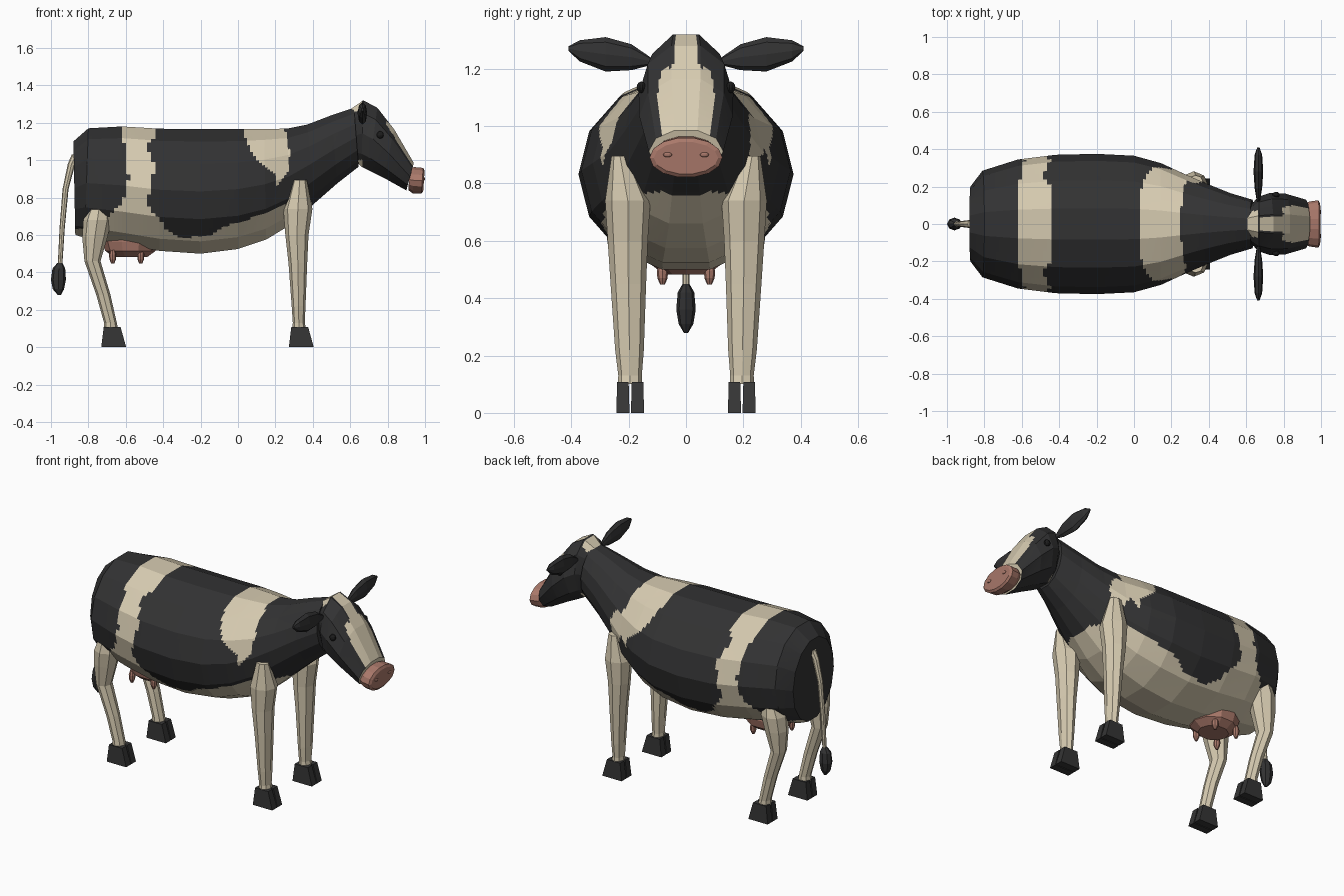
import bpy, bmesh, math
from mathutils import Vector


def material(name, rgb):
    m = bpy.data.materials.new(name)
    m.diffuse_color = (*rgb, 1)
    return m


CREAM = material("cream hide", (0.68, 0.60, 0.44))
BLACK = material("black hide", (0.032, 0.032, 0.033))
PINK = material("pink skin", (0.40, 0.19, 0.145))
HOOF = material("hoof grey", (0.036, 0.036, 0.036))
EYE = material("eye black", (0.012, 0.012, 0.012))


def interp(table, v):
    """Piecewise linear lookup in ((key, value), ...)."""
    if v <= table[0][0]:
        return table[0][1]
    for (a, p), (b, q) in zip(table, table[1:]):
        if v <= b:
            return p + (q - p) * (v - a) / (b - a)
    return table[-1][1]


def finish(name, bm, mats, paint=None):
    bmesh.ops.recalc_face_normals(bm, faces=bm.faces)
    bm.normal_update()
    if paint:
        for f in bm.faces:
            f.material_index = paint(f.calc_center_median(), f.normal)
    mesh = bpy.data.meshes.new(name)
    bm.to_mesh(mesh)
    bm.free()
    for m in mats:
        mesh.materials.append(m)
    ob = bpy.data.objects.new(name, mesh)
    bpy.context.collection.objects.link(ob)
    return ob


def loft(name, rings, sides, mats, cuts=0, paint=None):
    """Skin a row of elliptical rings, each (centre, axis a, axis b)."""
    bm = bmesh.new()
    rows = []
    for c, a, b in rings:
        c, a, b = Vector(c), Vector(a), Vector(b)
        rows.append([bm.verts.new(c + a * math.cos(t) + b * math.sin(t))
                     for t in (2 * math.pi * i / sides for i in range(sides))])
    for r, s in zip(rows, rows[1:]):
        for i in range(sides):
            j = (i + 1) % sides
            bm.faces.new((r[i], r[j], s[j], s[i]))
    if cuts:
        bmesh.ops.subdivide_edges(bm, edges=bm.edges[:], cuts=cuts, use_grid_fill=True)
    bmesh.ops.holes_fill(bm, edges=[e for e in bm.edges if e.is_boundary], sides=0)
    return finish(name, bm, mats, paint)


def upright(xt, zt, xb, zb, w, k=1.0):
    """Ring across the body from its top point, bottom point and half width."""
    return (((xt + xb) / 2, 0, (zt + zb) / 2), (0, w, 0),
            (k * (xt - xb) / 2, 0, k * (zt - zb) / 2))


def flat(x, y, z, rx, ry):
    return ((x, y, z), (rx, 0, 0), (0, ry, 0))


# Hide pattern: rear band, shoulder patch and belly
BAND_L = ((0.7, -0.64), (0.76, -0.62), (0.9, -0.585), (1.05, -0.6), (1.18, -0.625))
BAND_R = ((0.77, -0.5), (0.83, -0.47), (0.95, -0.45), (1.01, -0.455), (1.07, -0.495),
          (1.12, -0.445), (1.18, -0.45))
PATCH_L = ((0.87, 0.2), (0.93, 0.2), (0.97, 0.13), (1.05, 0.065), (1.15, 0.025))
PATCH_R = ((0.87, 0.22), (0.9, 0.235), (0.95, 0.275), (1.05, 0.275), (1.17, 0.25))
BELLY = ((-0.9, 0.63), (-0.75, 0.64), (-0.68, 0.72), (-0.6, 0.78), (-0.5, 0.77),
         (-0.42, 0.69), (-0.38, 0.62), (-0.3, 0.58), (-0.15, 0.6), (-0.08, 0.64),
         (0.1, 0.7), (0.25, 0.76), (0.4, 0.77), (0.44, 0.6))


def hide(c, n):
    cream = c.z < interp(BELLY, c.x)
    cream |= interp(BAND_L, c.z) < c.x < interp(BAND_R, c.z)
    cream |= c.z > 0.87 and interp(PATCH_L, c.z) < c.x < interp(PATCH_R, c.z)
    cream |= c.y > 0 and ((c.x - 0.31) / 0.05) ** 2 + ((c.z - 0.95) / 0.09) ** 2 < 1
    return 0 if cream else 1


# Body and neck
body = [(-0.88, 1.10, -0.87, 0.60, 0.20), (-0.80, 1.17, -0.82, 0.585, 0.285),
        (-0.62, 1.18, -0.62, 0.55, 0.345), (-0.42, 1.168, -0.42, 0.515, 0.37),
        (-0.20, 1.165, -0.20, 0.50, 0.375), (0.0, 1.165, 0.0, 0.525, 0.365),
        (0.14, 1.167, 0.15, 0.575, 0.325), (0.26, 1.168, 0.29, 0.66, 0.265),
        (0.37, 1.19, 0.41, 0.77, 0.215), (0.50, 1.24, 0.53, 0.875, 0.165),
        (0.62, 1.28, 0.645, 0.965, 0.13)]
loft("body", [upright(*r, 1.026) for r in body], 14, [CREAM, BLACK], 8, hide)

# Head with a pale blaze, poll and throat
BLAZE = ((0.97, 0.085), (1.1, 0.098), (1.185, 0.09), (1.215, 0.04), (1.4, 0.04))


def face(c, n):
    blaze = abs(c.y) < interp(BLAZE, c.z) and n.x * 0.8 + n.z * 0.6 > 0.3
    poll = c.x < 0.66 and c.z > 1.26 and abs(c.y) < 0.07
    throat = c.x < 0.665 and c.z < 1.0
    return 0 if blaze or poll or throat else 1


head = [(0.605, 1.275, 0.64, 0.985, 0.10), (0.67, 1.32, 0.66, 0.965, 0.145),
        (0.745, 1.28, 0.70, 0.945, 0.165), (0.835, 1.165, 0.78, 0.905, 0.163),
        (0.94, 0.985, 0.90, 0.838, 0.13)]
loft("head", [upright(*r, 1.05) for r in head], 10, [CREAM, BLACK], 8, face)

# Muzzle and its raised front pad
muzzle = [(0.92, 0.955, 0.91, 0.838, 0.11), (0.94, 0.965, 0.935, 0.82, 0.12),
          (0.99, 0.96, 0.98, 0.82, 0.127), (0.998, 0.945, 0.99, 0.832, 0.112)]
loft("muzzle", [upright(*r) for r in muzzle], 14, [PINK])


def ball(name, loc, size, mat, u=10, v=6):
    bm = bmesh.new()
    bmesh.ops.create_uvsphere(bm, u_segments=u, v_segments=v, radius=1)
    bmesh.ops.scale(bm, vec=size, verts=bm.verts)
    bmesh.ops.translate(bm, vec=loc, verts=bm.verts)
    return finish(name, bm, [mat])


def hoof(name, x, s):
    """Two wedge toes, flared towards the ground."""
    bm = bmesh.new()
    for y in (0.169, 0.22):
        toe = bmesh.ops.create_cube(bm, size=1)["verts"]
        for v in toe:
            top, front, out = v.co.z > 0, v.co.x > 0, v.co.y > 0
            dx = (0.05 if top else 0.08) if front else (-0.04 if top else -0.053)
            dy = 0.02 if top else 0.023
            v.co = (x + dx, s * (y + (dy if out else -dy)), 0.108 if top else 0)
    finish(name, bm, [HOOF])


for side, s in (("left", 1), ("right", -1)):
    # Ears
    ear = [(0.12, 1.225, 0.012, 0.008), (0.19, 1.24, 0.045, 0.020),
           (0.28, 1.25, 0.06, 0.026), (0.37, 1.262, 0.037, 0.020),
           (0.41, 1.27, 0.008, 0.006)]
    loft("ear_" + side, [((0.665, s * y, z), (t, 0, 0), (0, 0, h)) for y, z, h, t in ear],
         8, [BLACK])
    # Eyes and nostrils
    ball("eye_" + side, (0.76, s * 0.156, 1.135), (0.02, 0.016, 0.02), EYE)
    ball("nostril_" + side, (0.993, s * 0.064, 0.90), (0.008, 0.017, 0.009), PINK)
    # Front legs
    front = [(0.33, 0.23, 0.895, 0.038, 0.03), (0.32, 0.203, 0.74, 0.078, 0.079),
             (0.315, 0.203, 0.60, 0.062, 0.07), (0.32, 0.201, 0.45, 0.05, 0.062),
             (0.324, 0.197, 0.22, 0.037, 0.05), (0.325, 0.195, 0.13, 0.032, 0.041),
             (0.327, 0.195, 0.10, 0.036, 0.043)]
    loft("front_leg_" + side, [flat(x, s * y, z, a, b) for x, y, z, a, b in front],
         8, [CREAM])
    hoof("front_hoof_" + side, 0.325, s)
    # Hind legs
    hind = [(-0.74, 0.225, 0.76, 0.05, 0.045), (-0.752, 0.205, 0.68, 0.075, 0.08),
            (-0.765, 0.203, 0.59, 0.068, 0.07), (-0.778, 0.2, 0.46, 0.043, 0.052),
            (-0.72, 0.197, 0.28, 0.038, 0.043), (-0.682, 0.195, 0.13, 0.034, 0.04),
            (-0.68, 0.195, 0.10, 0.038, 0.042)]
    loft("hind_leg_" + side, [flat(x, s * y, z, a, b) for x, y, z, a, b in hind],
         8, [CREAM])
    hoof("hind_hoof_" + side, -0.678, s)
    # Teats
    for place, x in (("front", -0.52), ("rear", -0.67)):
        teat = [(0.52, 0.012), (0.495, 0.019), (0.47, 0.018), (0.447, 0.008)]
        loft(f"teat_{place}_{side}", [flat(x, s * 0.082, z, r, r) for z, r in teat],
             8, [PINK])

# Udder
udder = [(0.62, 0.13, 0.115), (0.565, 0.15, 0.137), (0.515, 0.135, 0.125), (0.482, 0.09, 0.08)]
loft("udder", [flat(-0.575, 0, z, a, b) for z, a, b in udder], 10, [PINK])

# Tail and tuft
tail = [(-0.865, 1.03, 0.024), (-0.89, 0.98, 0.02), (-0.922, 0.845, 0.016),
        (-0.94, 0.64, 0.014), (-0.952, 0.43, 0.012)]
loft("tail", [flat(x, 0, z, r, r) for x, z, r in tail], 8, [CREAM])
tuft = [(-0.952, 0.45, 0.014), (-0.958, 0.42, 0.034), (-0.96, 0.36, 0.04),
        (-0.96, 0.31, 0.03), (-0.955, 0.278, 0.008)]
loft("tail_tuft", [flat(x, 0, z, r, r * 0.85) for x, z, r in tuft], 8, [BLACK])
